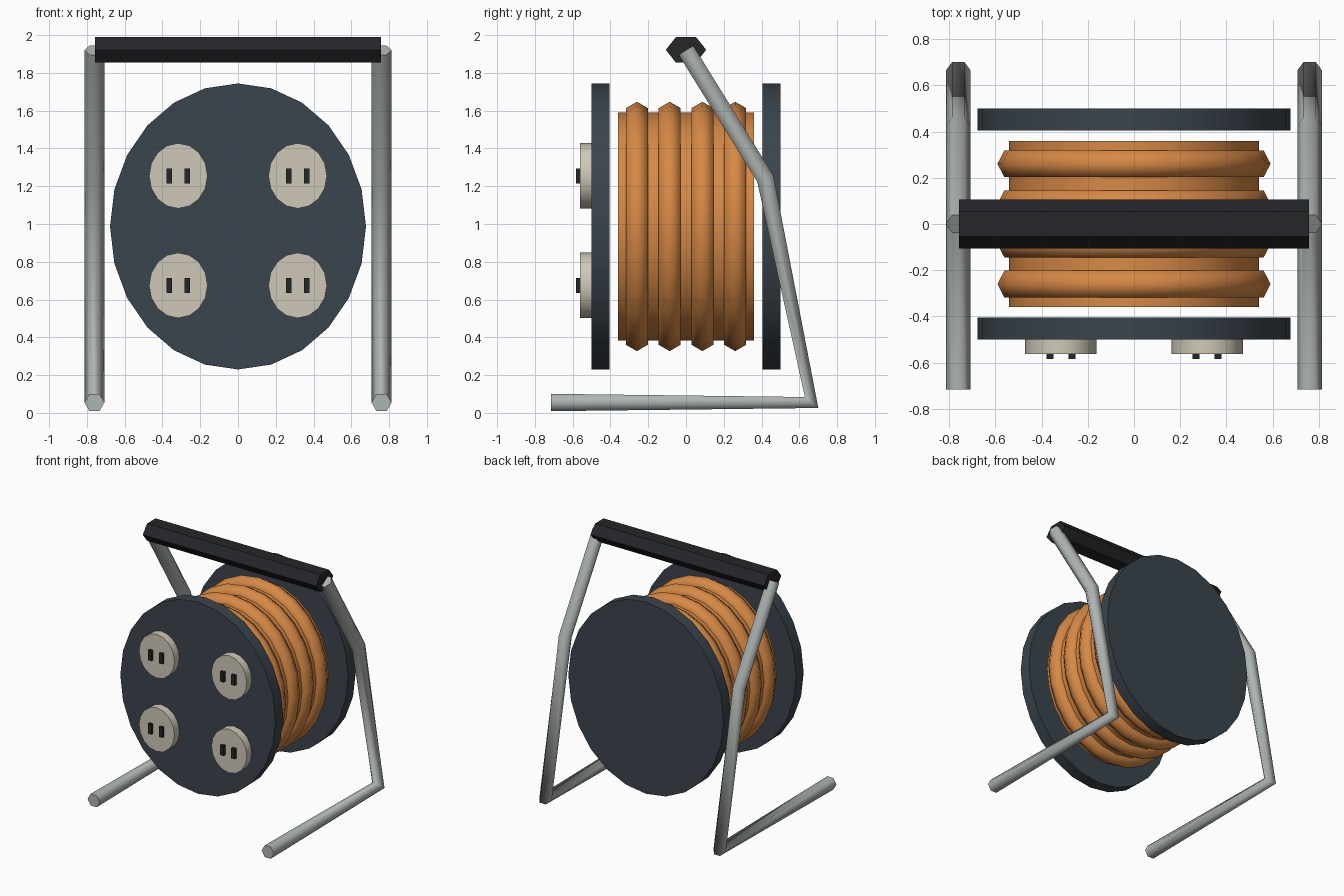
import bpy, math

if "Cube" in bpy.data.objects:
    bpy.data.objects.remove(bpy.data.objects["Cube"])

SQUASH = 0.895   # round parts are slightly narrower in x than in z
HUB_Z = 0.987


def mat(name, r, g, b):
    m = bpy.data.materials.new(name)
    m.diffuse_color = (r, g, b, 1)
    m.use_nodes = True
    m.node_tree.nodes["Principled BSDF"].inputs["Base Color"].default_value = m.diffuse_color
    return m


slate = mat("slate", 0.042, 0.058, 0.072)
orange = mat("orange", 0.68, 0.25, 0.06)
cream = mat("cream", 0.62, 0.58, 0.47)
steel = mat("steel", 0.42, 0.46, 0.45)
black = mat("black", 0.018, 0.019, 0.022)


def finish(name, material, smooth=True):
    o = bpy.context.object
    o.name = name
    o.data.materials.append(material)
    bpy.ops.object.transform_apply(location=False, rotation=True, scale=True)
    if smooth:
        bpy.ops.object.shade_smooth_by_angle(angle=math.radians(40))
    return o


def disc(name, x, z, radius, y0, y1, sides, material):
    bpy.ops.mesh.primitive_cylinder_add(
        vertices=sides, radius=radius, depth=y1 - y0,
        location=(x, (y0 + y1) / 2, z), rotation=(math.pi / 2, 0, 0))
    bpy.context.object.scale = (SQUASH, 1, 1)
    return finish(name, material)


# Reel: two flanges and the drum
disc("front_flange", 0, HUB_Z, 0.757, -0.50, -0.405, 24, slate)
disc("back_flange", 0, HUB_Z, 0.757, 0.405, 0.50, 24, slate)
disc("cable_drum", 0, HUB_Z, 0.603, -0.36, 0.36, 24, orange)

# Cable windings
for i in range(4):
    bpy.ops.mesh.primitive_torus_add(
        major_radius=0.593, minor_radius=0.067, major_segments=24, minor_segments=6,
        location=(0, -0.26 + i * 0.1735, HUB_Z), rotation=(math.pi / 2, 0, 0))
    bpy.context.object.scale = (SQUASH, 1, 1)
    o = finish(f"cable_winding_{i + 1}", orange, False)
    bpy.ops.object.shade_smooth()

# Sockets with two slots each
for x in (-0.316, 0.316):
    for z in (0.675, 1.255):
        disc("socket", x, z, 0.173, -0.562, -0.49, 16, cream)
        for dx in (-0.048, 0.048):
            bpy.ops.mesh.primitive_cube_add(size=1, location=(x + dx, -0.568, z))
            bpy.context.object.scale = (0.03, 0.03, 0.08)
            finish("socket_slot", black, False)

# Bent tube frame, one side each
path = [(0, 1.92), (0.42, 1.24), (0.665, 0.055), (-0.715, 0.055)]
for side, x in (("left", -0.76), ("right", 0.76)):
    cu = bpy.data.curves.new(side + "_frame", "CURVE")
    cu.dimensions = "3D"
    cu.bevel_depth = 0.053
    cu.bevel_resolution = 1
    cu.use_fill_caps = True
    sp = cu.splines.new("POLY")
    sp.points.add(len(path) - 1)
    for p, (y, z) in zip(sp.points, path):
        p.co = (x, y, z, 1)
    cu.materials.append(steel)
    o = bpy.data.objects.new(side + "_frame_tube", cu)
    bpy.context.collection.objects.link(o)

# Hexagonal carrying grip
bpy.ops.mesh.primitive_cylinder_add(vertices=6, radius=1, depth=1.514,
                                    location=(0, 0, 1.922), rotation=(0, math.pi / 2, 0))
bpy.context.object.scale = (0.078, 0.107, 1)
finish("carry_grip", black, False)
